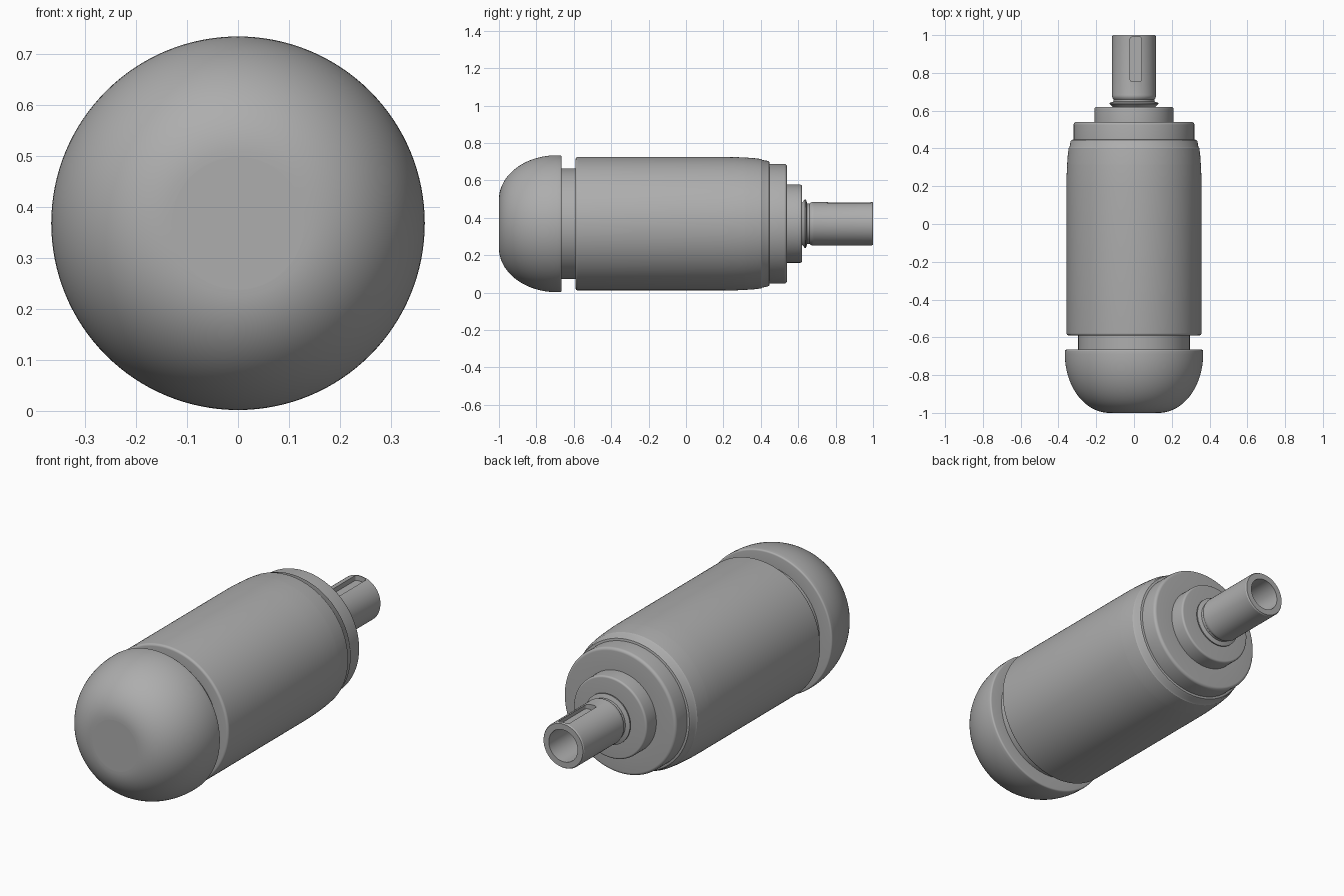
import bpy, bmesh, math
from mathutils import Matrix

if "Cube" in bpy.data.objects:
    bpy.data.objects.remove(bpy.data.objects["Cube"])

AXIS_Z = 0.368   # height of the long axis
SEG = 128

grey = bpy.data.materials.new("plain grey")
grey.diffuse_color = (0.42, 0.42, 0.42, 1)
grey.use_nodes = True
grey.node_tree.nodes["Principled BSDF"].inputs["Base Color"].default_value = grey.diffuse_color


def lathe(name, profile):
    """Revolve (y, radius) points about the long axis; radius 0 makes a pole."""
    bm = bmesh.new()
    rings = []
    for y, r in profile:
        n = SEG if r > 0 else 1
        rings.append([bm.verts.new((r * math.cos(2 * math.pi * j / SEG), y,
                                    AXIS_Z + r * math.sin(2 * math.pi * j / SEG)))
                      for j in range(n)])
    for a, b in zip(rings, rings[1:]):
        for j in range(SEG):
            k = (j + 1) % SEG
            if len(a) == 1:
                bm.faces.new((a[0], b[k], b[j])[::1])
            elif len(b) == 1:
                bm.faces.new((a[j], b[0], a[k]))
            else:
                bm.faces.new((a[j], b[j], b[k], a[k]))
    return finish(name, bm)


def finish(name, bm):
    mesh = bpy.data.meshes.new(name)
    bm.to_mesh(mesh)
    bm.free()
    mesh.materials.append(grey)
    obj = bpy.data.objects.new(name, mesh)
    bpy.context.collection.objects.link(obj)
    return obj


def fillet(cy, cr, ry, rr, a0, a1, n=6):
    """Elliptic arc in (y, r); angle 0 points outwards, 90 towards +y."""
    out = []
    for i in range(n + 1):
        a = math.radians(a0 + (a1 - a0) * i / n)
        out.append((cy + ry * math.sin(a), cr + rr * math.cos(a)))
    return out


parts = []

# rounded end cap with flat nose and back rim
parts.append(lathe("end_dome", [(-1, 0)] + fillet(-0.69, 0.13, 0.31, 0.236, -90, 0, 28)
                   + fillet(-0.673, 0.358, 0.008, 0.008, 0, 90, 4) + [(-0.665, 0.296)]))

# recessed neck between cap and body
parts.append(lathe("neck", [(-0.665, 0.296), (-0.59, 0.296)]))

# main barrel, tapering slightly towards the shaft end
parts.append(lathe("barrel", [(-0.59, 0.296)] + fillet(-0.578, 0.345, 0.012, 0.012, -90, 0)
                   + [(0.2, 0.357), (0.26, 0.3565), (0.315, 0.354)]))

# tapered rings behind the flange
parts.append(lathe("taper_rings", [(0.315, 0.354), (0.36, 0.351), (0.402, 0.346),
                                   (0.408, 0.341), (0.437, 0.336), (0.445, 0.331),
                                   (0.447, 0.320)]))

# flange with softened edge
parts.append(lathe("flange", [(0.447, 0.320)] + fillet(0.525, 0.305, 0.015, 0.015, 0, 90)
                   + [(0.54, 0.209)]))

# collar around the shaft
parts.append(lathe("collar", [(0.54, 0.209)] + fillet(0.61, 0.199, 0.01, 0.01, 0, 90)
                   + [(0.62, 0.1)]))

# hollow shaft with a flared seal ring and groove at its root
shaft = lathe("shaft", [(0.6, 0), (0.6, 0.11), (0.62, 0.112), (0.635, 0.129), (0.641, 0.129),
                        (0.648, 0.108), (0.66, 0.108), (0.667, 0.114), (0.678, 0.117),
                        (0.684, 0.116), (0.994, 0.116), (1, 0.112), (1, 0.082),
                        (0.7, 0.08), (0.7, 0)])
parts.append(shaft)

# keyway cut into the top of the shaft
bm = bmesh.new()
bmesh.ops.create_cube(bm, size=1, matrix=Matrix.Translation((0.01, 0.8725, AXIS_Z + 0.139))
                      @ Matrix.Diagonal((0.062, 0.235, 0.1, 1)))
upright = [e for e in bm.edges if abs(e.verts[0].co.z - e.verts[1].co.z) > 0.05]
bmesh.ops.bevel(bm, geom=upright, offset=0.012, segments=4, profile=0.5, affect='EDGES')
cutter = finish("keyway_cutter", bm)
cutter.hide_render = True
cut = shaft.modifiers.new("keyway", 'BOOLEAN')
cut.operation = 'DIFFERENCE'
cut.solver = 'EXACT'
cut.object = cutter
bpy.context.view_layer.objects.active = shaft
shaft.select_set(True)
bpy.ops.object.modifier_apply(modifier=cut.name)
bpy.data.objects.remove(cutter, do_unlink=True)

# smooth shading with crisp steps
for obj in parts:
    obj.select_set(True)
bpy.ops.object.shade_smooth_by_angle(angle=math.radians(32))
